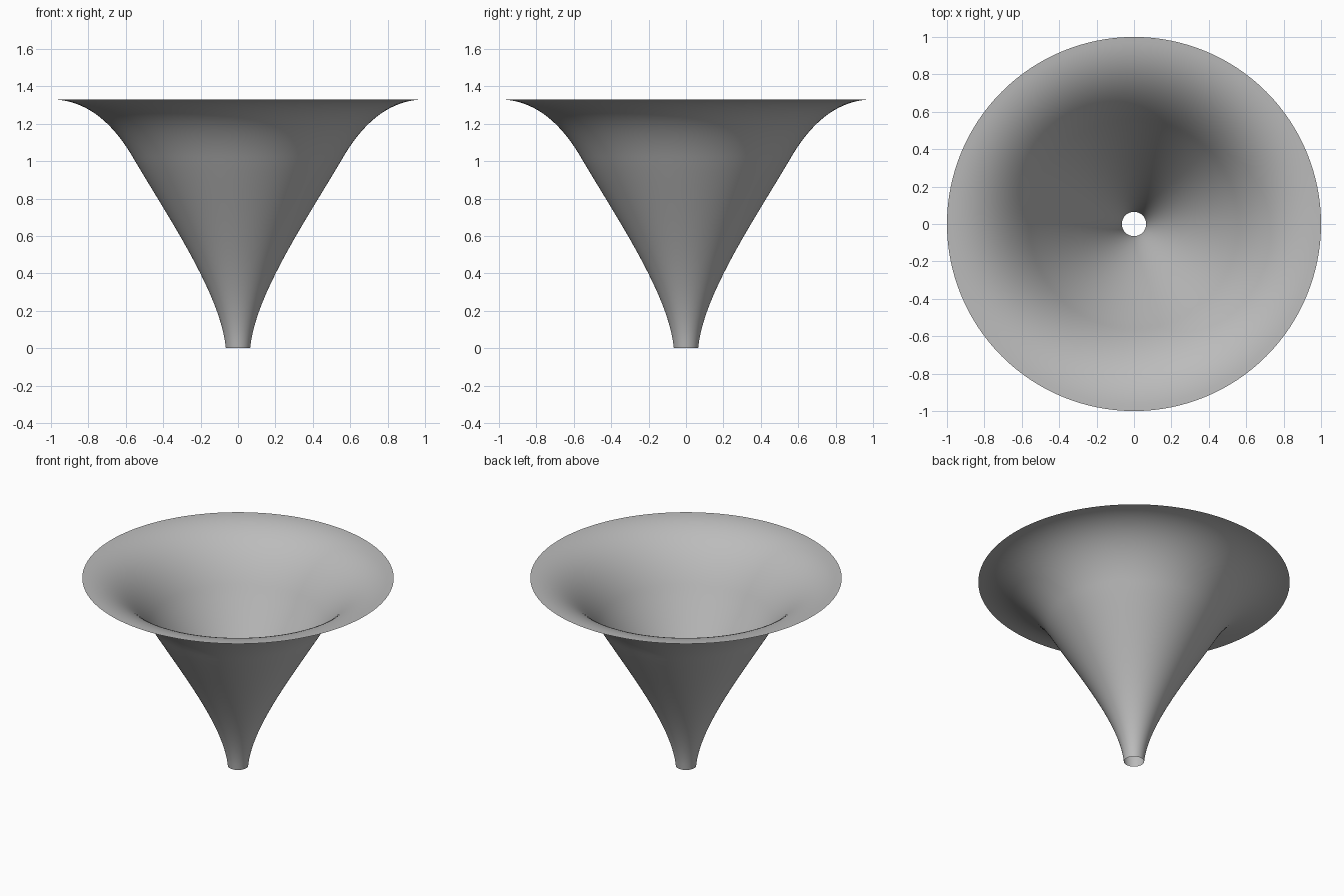
import bpy
import bmesh
from math import tau
from mathutils import Vector
from mathutils.geometry import interpolate_bezier

if "Cube" in bpy.data.objects:
    bpy.data.objects.remove(bpy.data.objects["Cube"], do_unlink=True)

SEGMENTS = 128
STEPS = 20

# Plain grey material
grey = bpy.data.materials.new("plain_grey")
grey.use_nodes = True
colour = (0.5, 0.5, 0.5, 1)
grey.diffuse_color = colour
grey.node_tree.nodes["Principled BSDF"].inputs["Base Color"].default_value = colour


def curve(*points):
    """Cubic curve through (radius, height) control points."""
    start, h1, h2, end = [Vector((r, 0, z)) for r, z in points]
    return interpolate_bezier(start, h1, h2, end, STEPS)


# Horn profile: narrow throat, then flared mouth ending in a flat lip
throat = curve((0.065, 0), (0.09, 0.28), (0.36, 0.68), (0.55, 1.0))
mouth = curve((0.55, 1.0), (0.64, 1.16), (0.78, 1.33), (1.0, 1.33))
profile = throat + mouth[1:]

# Revolve the profile into a thin open shell
bm = bmesh.new()
verts = [bm.verts.new(p) for p in profile]
edges = [bm.edges.new(pair) for pair in zip(verts, verts[1:])]
bmesh.ops.spin(bm, geom=verts + edges, cent=(0, 0, 0), axis=(0, 0, 1),
               angle=tau, steps=SEGMENTS, use_merge=False)
bmesh.ops.remove_doubles(bm, verts=bm.verts[:], dist=0.0005)
bmesh.ops.recalc_face_normals(bm, faces=bm.faces[:])

# Keep the normals on the outside of the horn
bm.faces.ensure_lookup_table()
side = bm.faces[0]
centre = side.calc_center_median()
if side.normal.x * centre.x + side.normal.y * centre.y < 0:
    bmesh.ops.reverse_faces(bm, faces=bm.faces[:])
for face in bm.faces:
    face.smooth = True

mesh = bpy.data.meshes.new("flared_horn")
bm.to_mesh(mesh)
bm.free()
mesh.materials.append(grey)
horn = bpy.data.objects.new("flared_horn", mesh)
bpy.context.collection.objects.link(horn)
